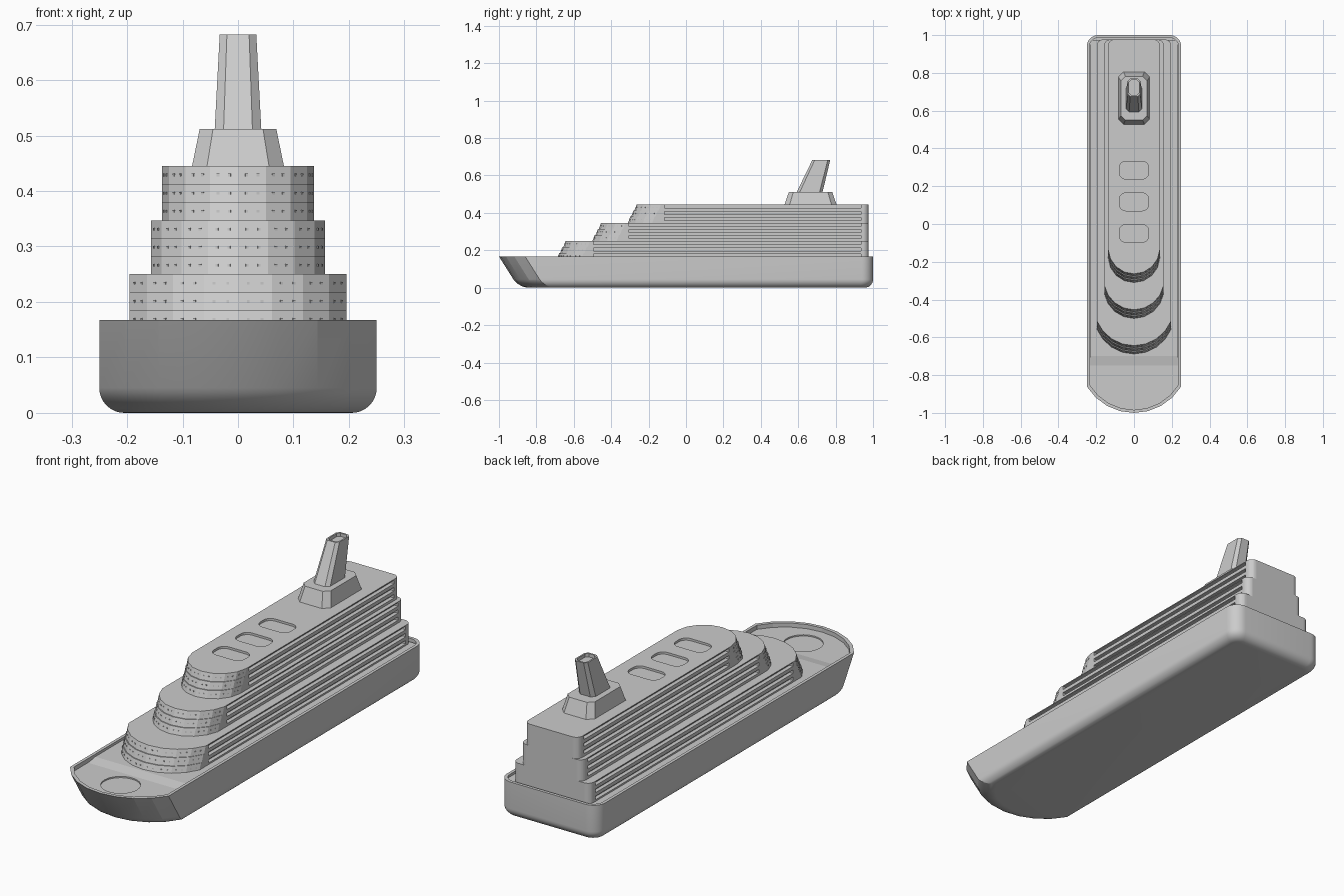
import bpy, bmesh, math
from mathutils import Matrix, Vector

if "Cube" in bpy.data.objects:
    bpy.data.objects.remove(bpy.data.objects["Cube"])

ARC = 8  # facets of every curved front


def front_arc(hw, yf, depth):
    """Points of the circular front, left to right."""
    r = (hw * hw + depth * depth) / (2 * depth)
    half = math.atan2(hw, r - depth)
    angles = [half * (2 * i / ARC - 1) for i in range(ARC + 1)]
    return [(r * math.sin(a), yf + r - r * math.cos(a)) for a in angles]


def outline(hw, yf, depth, ys, rad, notch=None):
    """Ship plan: curved front, straight sides (optional recess), round stern."""
    pts = front_arc(hw, yf, depth)
    side = []
    if notch:
        n, ya, yb = notch
        side = [(hw, ya), (hw - n, ya), (hw - n, yb), (hw, yb)]
    for i in range(9):
        a = math.pi / 2 * i / 8
        side.append((hw - rad + rad * math.cos(a), ys - rad + rad * math.sin(a)))
    return pts + side + [(-x, y) for x, y in reversed(side)]


def finish(bm, name, smooth=None):
    bmesh.ops.recalc_face_normals(bm, faces=bm.faces)
    me = bpy.data.meshes.new(name)
    bm.to_mesh(me)
    bm.free()
    ob = bpy.data.objects.new(name, me)
    bpy.context.collection.objects.link(ob)
    if smooth:
        bpy.ops.object.select_all(action='DESELECT')
        ob.select_set(True)
        bpy.context.view_layer.objects.active = ob
        bpy.ops.object.shade_smooth_by_angle(angle=math.radians(smooth))
    return ob


def loft(name, rings, smooth=None):
    """Closed solid through rings given as (points, z)."""
    bm = bmesh.new()
    loops = [[bm.verts.new((x, y, z)) for x, y in pts] for pts, z in rings]
    for a, b in zip(loops, loops[1:]):
        for i in range(len(a)):
            j = (i + 1) % len(a)
            bm.faces.new((a[i], a[j], b[j], b[i]))
    bm.faces.new(list(reversed(loops[0])))
    bm.faces.new(loops[-1])
    bmesh.ops.remove_doubles(bm, verts=bm.verts, dist=1e-5)
    return finish(bm, name, smooth)


def cut(ob, cutter):
    m = ob.modifiers.new("recess", 'BOOLEAN')
    m.operation = 'DIFFERENCE'
    m.solver = 'EXACT'
    m.object = cutter
    cutter.hide_render = True
    bpy.context.view_layer.objects.active = ob
    bpy.ops.object.modifier_apply(modifier=m.name)
    bpy.data.objects.remove(cutter)


def rounded_rect(cx, cy, hx, hy, r, seg=6):
    pts = []
    for q, (sx, sy) in enumerate([(1, 1), (-1, 1), (-1, -1), (1, -1)]):
        for i in range(seg + 1):
            a = math.pi / 2 * (q + i / seg)
            pts.append((cx + sx * (hx - r) + r * math.cos(a),
                        cy + sy * (hy - r) + r * math.sin(a)))
    return pts


# Hull: rounded bilge, raked bow, raised rim around a sunken deck
TOP, BILGE, DECK = 0.167, 0.045, 0.148
rings = []
for i in range(9):
    a = math.pi / 2 * i / 8
    ins, z = BILGE * (1 - math.sin(a)), BILGE * (1 - math.cos(a))
    yf = -1 + 0.63 * (TOP - z) + 1.2 * ins
    rings.append((outline(0.25 - ins, yf, 0.14, 1 - ins, 0.06 - 0.6 * ins), z))
rings.append((outline(0.25, -1, 0.14, 1, 0.06), TOP))
inner = outline(0.236, -0.984, 0.134, 0.986, 0.048)
rings += [(inner, TOP), (inner, DECK)]
hull = loft("hull", rings, 13)

# Round landing pad sunk in the foredeck
pad = rounded_rect(0, -0.85, 0.083, 0.083, 0.083, 8)
cut(hull, loft("pad_cutter", [(pad, DECK - 0.006), (pad, DECK + 0.05)]))

# Main deck, slightly higher with a ramp to the foredeck
def plate(y0):
    return [(-0.234, y0), (0.234, y0), (0.234, 0.975), (-0.234, 0.975)]


loft("main_deck", [(plate(-0.75), DECK), (plate(-0.70), DECK + 0.009)])

# Superstructure: three tiers of three storeys with side galleries
TIERS = [("lower_tier", 0.196, -0.69, 0.152, 0.25),
         ("middle_tier", 0.157, -0.50, 0.25, 0.347),
         ("upper_tier", 0.137, -0.31, 0.347, 0.445)]
DEPTH, STERN = 0.13, 0.976
windows = bmesh.new()
for name, hw, yf, zb, zt in TIERS:
    ya, h = yf + DEPTH + 0.065, (zt - zb) / 3
    rings = []
    for lv in range(3):
        z0, y0 = zb + lv * h, yf + lv * 0.017
        for f, n in [(0, 0), (0.38, 0), (0.38, 0.018), (0.88, 0.018), (0.88, 0), (1, 0)]:
            rings.append((outline(hw, y0 + 0.012 * f, DEPTH, STERN, 0.03,
                                  (n, ya, 0.935)), z0 + f * h))
        # Small front windows, two per facet
        arc = [Vector((x, y, 0)) for x, y in front_arc(hw, y0 + 0.006, DEPTH)]
        for p, q in zip(arc, arc[1:]):
            ang = math.atan2(q.y - p.y, q.x - p.x)
            for t in (0.3, 0.7):
                c = p.lerp(q, t) + Vector((0, 0, z0 + h / 2))
                bmesh.ops.create_cube(windows, size=1, matrix=Matrix.Translation(c)
                                      @ Matrix.Rotation(ang, 4, 'Z')
                                      @ Matrix.Diagonal((0.005, 0.003, 0.005, 1)))
    tier = loft(name, rings)
finish(windows, "front_windows")

# Three pools sunk in the top deck
for y in (-0.05, 0.117, 0.285):
    p = rounded_rect(0, y, 0.078, 0.047, 0.035)
    cut(tier, loft("pool_cutter", [(p, 0.435), (p, 0.48)]))


def octagon(hx, y0, y1, c):
    cy, hy = (y0 + y1) / 2, (y1 - y0) / 2
    return rounded_rect(0, cy, hx, hy, c, 1)


# Funnel plinth and raked, hollow-topped funnel
loft("funnel_base", [(octagon(0.083, 0.527, 0.805, 0.027), 0.444),
                     (octagon(0.069, 0.55, 0.782, 0.024), 0.512)])
mouth = octagon(0.026, 0.683, 0.763, 0.011)
loft("funnel", [(octagon(0.042, 0.592, 0.73, 0.016), 0.511),
                (octagon(0.033, 0.675, 0.771, 0.013), 0.682),
                (mouth, 0.682), (mouth, 0.667)])
